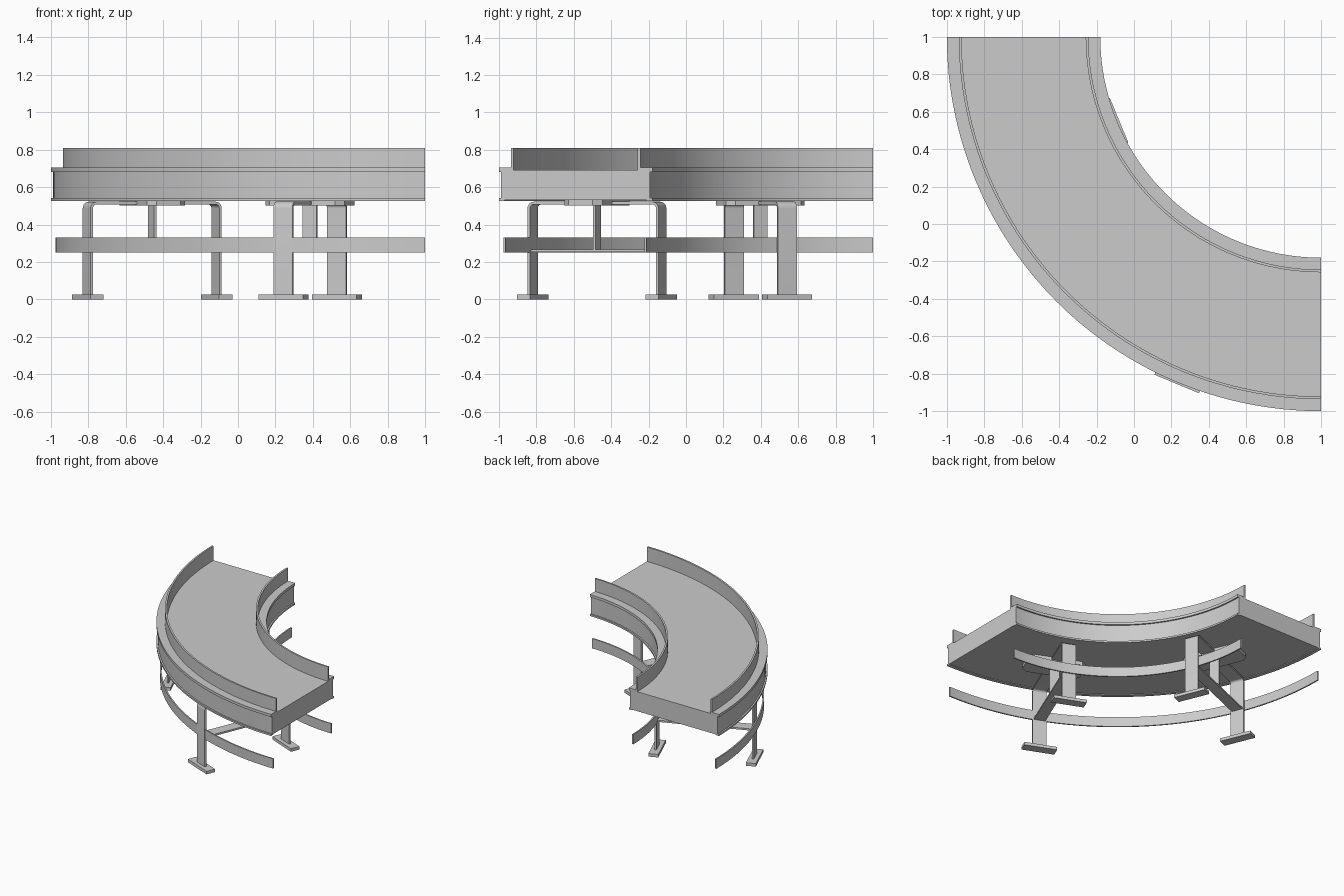
import bpy, bmesh, math
from mathutils import Matrix, Vector

if "Cube" in bpy.data.objects:
    bpy.data.objects.remove(bpy.data.objects["Cube"])

SEGS = 64
MID = 1.59           # centreline radius of the bend, whose centre is (1, 1)


def finish(bm, name, smooth=True):
    bmesh.ops.recalc_face_normals(bm, faces=bm.faces[:])
    me = bpy.data.meshes.new(name)
    bm.to_mesh(me)
    bm.free()
    ob = bpy.data.objects.new(name, me)
    bpy.context.collection.objects.link(ob)
    if smooth:
        bpy.ops.object.select_all(action='DESELECT')
        ob.select_set(True)
        bpy.context.view_layer.objects.active = ob
        bpy.ops.object.shade_smooth_by_angle(angle=math.radians(30))
    return ob


def sweep(name, profile):
    """Sweep a closed (radius, z) profile through the quarter bend."""
    bm = bmesh.new()
    rings = []
    for i in range(SEGS + 1):
        a = math.pi + math.pi / 2 * i / SEGS
        rings.append([bm.verts.new((1 + r * math.cos(a), 1 + r * math.sin(a), z))
                      for r, z in profile])
    n = len(profile)
    for p, q in zip(rings, rings[1:]):
        for j in range(n):
            k = (j + 1) % n
            bm.faces.new((p[j], p[k], q[k], q[j]))
    bm.faces.new(rings[0])
    bm.faces.new(rings[-1])
    return finish(bm, name)


def rect(r0, r1, z0, z1):
    return [(r0, z0), (r1, z0), (r1, z1), (r0, z1)]


def extrude(name, pts, depth, matrix):
    """Extrude a flat outline along its local normal, then place it."""
    bm = bmesh.new()
    a = [bm.verts.new((u, v, 0)) for u, v in pts]
    b = [bm.verts.new((u, v, depth)) for u, v in pts]
    bm.faces.new(a)
    bm.faces.new(b)
    for i in range(len(pts)):
        j = (i + 1) % len(pts)
        bm.faces.new((a[i], a[j], b[j], b[i]))
    bm.transform(matrix)
    return finish(bm, name)


def box_outline(u0, u1, v):
    return [(u0, -v), (u1, -v), (u1, v), (u0, v)]


# Conveyor bed
sweep("conveyor_bed", rect(1.21, 1.97, 0.532, 0.692))

# Side frames with lips, and guard rails, mirrored about the centreline
frame = [(0.38, 0.527), (0.41, 0.527), (0.41, 0.541), (0.398, 0.541),
         (0.398, 0.682), (0.41, 0.682), (0.41, 0.704), (0.335, 0.704),
         (0.335, 0.692), (0.38, 0.692)]
guard = rect(0.332, 0.346, 0.692, 0.81)
for side, s in (("outer", 1), ("inner", -1)):
    sweep(side + "_side_frame", [(MID + s * d, z) for d, z in frame])
    sweep(side + "_guard_rail", [(MID + s * d, z) for d, z in guard])

# Lower tie rails
sweep("outer_lower_rail", rect(1.964, 1.975, 0.25, 0.33))
sweep("inner_lower_rail", rect(1.21, 1.221, 0.25, 0.33))


def portal_outline(half, top, base, t, rad):
    """Inverted U of flat bar with rounded top corners."""
    def arch(h, z, r):
        pts = [(h, base)]
        for i in range(7):
            a = math.pi / 2 * i / 6
            pts.append((h - r + r * math.cos(a), z - r + r * math.sin(a)))
        return pts + [(-u, v) for u, v in reversed(pts)]
    return arch(half, top, rad) + arch(half - t, top - t, rad - t)[::-1]


# Two support stands: local x radial, local y tangential
for name, deg, mid in (("left", 202.45, 1.578), ("right", 247.4, 1.599)):
    a = math.radians(deg)
    place = (Matrix.Translation((1 + mid * math.cos(a), 1 + mid * math.sin(a), 0))
             @ Matrix.Rotation(a, 4, 'Z'))
    upright = Matrix.Rotation(math.pi / 2, 4, 'X')

    def lift(z):
        return place @ Matrix.Translation((0, 0, z))

    # Bent leg frame
    extrude(name + "_leg_frame", portal_outline(0.379, 0.522, 0.02, 0.014, 0.035),
            0.11, place @ Matrix.Translation((0, 0.055, 0)) @ upright)
    # Feet
    for side, s in (("outer", 1), ("inner", -1)):
        c = s * 0.372
        extrude(f"{name}_{side}_foot", box_outline(c - 0.038, c + 0.038, 0.129),
                0.025, lift(0))
    # Cross brace, centre post and mounting plate under the bed
    extrude(name + "_cross_brace", box_outline(-0.366, 0.366, 0.045), 0.014, lift(0.252))
    extrude(name + "_centre_post", box_outline(-0.007, 0.007, 0.04), 0.245, lift(0.264))
    plate = [(0.11, 0.19), (0.07, 0.228), (-0.07, 0.228), (-0.11, 0.19),
             (-0.11, -0.19), (-0.07, -0.228), (0.07, -0.228), (0.11, -0.19)]
    extrude(name + "_mounting_plate", plate, 0.03, lift(0.502))
